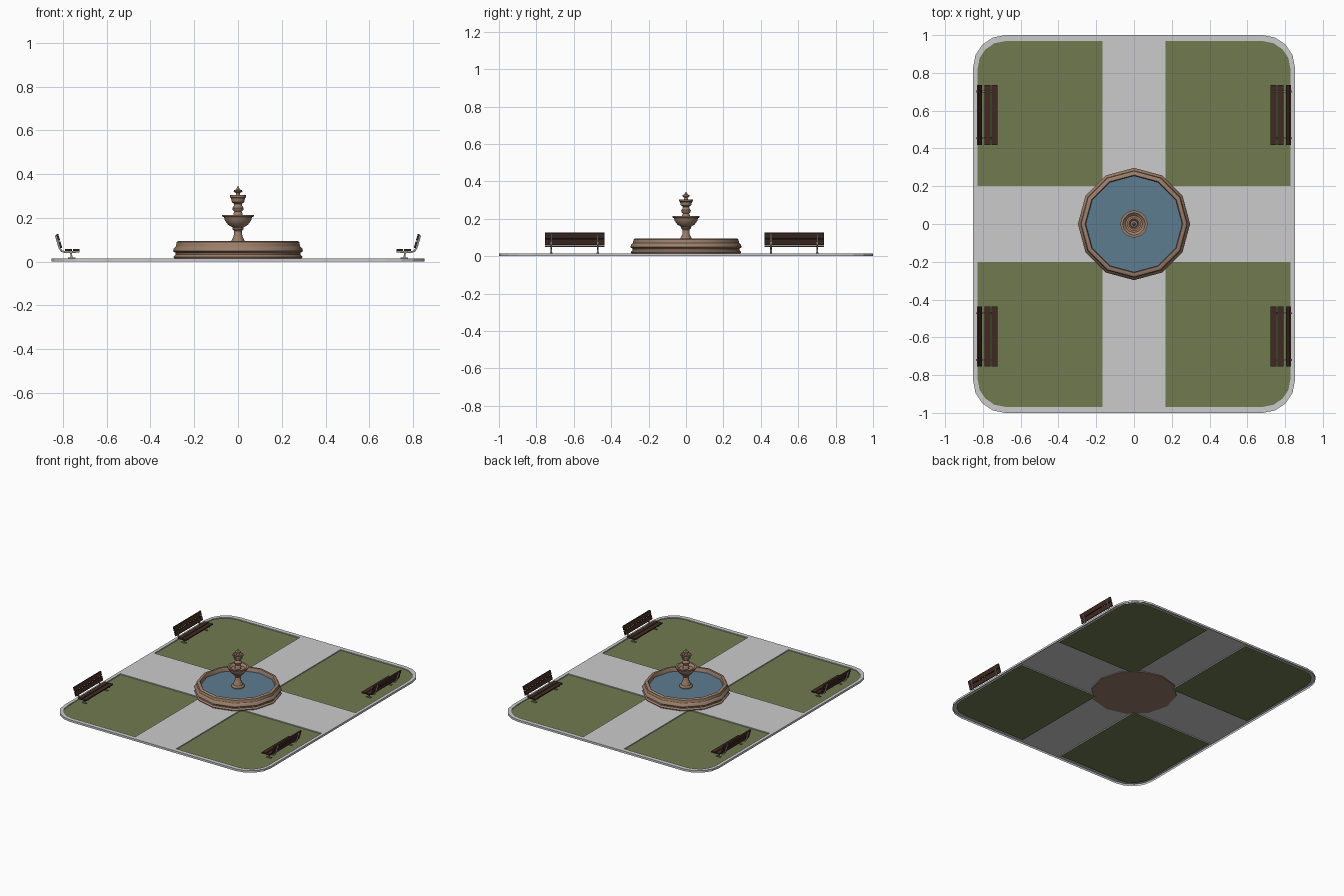
import bpy, bmesh, math
from mathutils import Vector, Matrix

if "Cube" in bpy.data.objects:
    bpy.data.objects.remove(bpy.data.objects["Cube"])


def mat(name, rgb):
    m = bpy.data.materials.new(name)
    m.diffuse_color = (*rgb, 1)
    m.use_nodes = True
    m.node_tree.nodes["Principled BSDF"].inputs["Base Color"].default_value = m.diffuse_color
    return m


STONE = mat("stone", (0.33, 0.21, 0.145))
WOOD = mat("wood", (0.05, 0.024, 0.016))
GRASS = mat("grass", (0.16, 0.195, 0.08))
WATER = mat("water", (0.11, 0.2, 0.28))
METAL = mat("metal", (0.3, 0.28, 0.26))


def finish(name, bm, material=None, smooth=None):
    bmesh.ops.recalc_face_normals(bm, faces=bm.faces)
    me = bpy.data.meshes.new(name)
    bm.to_mesh(me)
    bm.free()
    ob = bpy.data.objects.new(name, me)
    bpy.context.collection.objects.link(ob)
    if material:
        me.materials.append(material)
    if smooth:
        bpy.ops.object.select_all(action='DESELECT')
        ob.select_set(True)
        bpy.context.view_layer.objects.active = ob
        bpy.ops.object.shade_smooth_by_angle(angle=math.radians(smooth))
    return ob


def lathe(name, profile, material, sides=12, smooth=35):
    bm = bmesh.new()
    vs = [bm.verts.new((r, 0, z)) for r, z in profile]
    es = [bm.edges.new(p) for p in zip(vs, vs[1:])]
    bmesh.ops.spin(bm, geom=vs + es, cent=(0, 0, 0), axis=(0, 0, 1),
                   angle=math.tau, steps=sides, use_duplicate=False)
    bmesh.ops.remove_doubles(bm, verts=bm.verts, dist=1e-4)
    return finish(name, bm, material, smooth)


def corner(cx, cy, r, sx, sy, n=4):
    """Rounded corner points from the x side to the y side."""
    return [(sx * (cx - r + r * math.cos(a)), sy * (cy - r + r * math.sin(a)))
            for a in (math.pi / 2 * i / n for i in range(n + 1))]


def lawn_outline(sx, sy):
    return [(sx * 0.168, sy * 0.2), (sx * 0.828, sy * 0.2)] \
        + corner(0.828, 0.968, 0.145, sx, sy) + [(sx * 0.168, sy * 0.968)]


# Paved slab: cross of paths with kerb, four lawn openings
TOP, LAWN = 0.015, 0.008
outer = corner(0.852, 1, 0.17, 1, 1) + corner(0.852, 1, 0.17, -1, 1)[::-1] \
    + corner(0.852, 1, 0.17, -1, -1) + corner(0.852, 1, 0.17, 1, -1)[::-1]
quads = [(1, 1), (-1, 1), (-1, -1), (1, -1)]
bm = bmesh.new()
rings = []
for pts in [outer] + [lawn_outline(*q) for q in quads]:
    vs = [bm.verts.new((x, y, TOP)) for x, y in pts]
    rings.append([bm.edges.new((vs[i - 1], vs[i])) for i in range(len(vs))])
bmesh.ops.triangle_fill(bm, use_beauty=True, edges=[e for r in rings for e in r],
                        normal=(0, 0, 1))
for i, ring in enumerate(rings):
    ext = bmesh.ops.extrude_edge_only(bm, edges=ring)["geom"]
    for v in ext:
        if isinstance(v, bmesh.types.BMVert):
            v.co.z = LAWN if i else 0
finish("paving", bm)

# Lawns
for i, q in enumerate(quads):
    bm = bmesh.new()
    f = bm.faces.new([bm.verts.new((x, y, LAWN)) for x, y in lawn_outline(*q)])
    f.normal_update()
    if f.normal.z < 0:
        f.normal_flip()
    finish(f"lawn_{i + 1}", bm, GRASS)

# Fountain basin, water and tiered centrepiece
lathe("basin", [(0, 0.01), (0.288, 0.01), (0.295, 0.022), (0.286, 0.032), (0.286, 0.04),
                (0.297, 0.048), (0.293, 0.062), (0.284, 0.07), (0.28, 0.09), (0.274, 0.094),
                (0.259, 0.094), (0.255, 0.088), (0.255, 0.055)], STONE)
lathe("water", [(0, 0.065), (0.257, 0.065)], WATER)
lathe("fountain_centre", [
    (0.045, 0.06), (0.045, 0.072), (0.033, 0.082), (0.03, 0.095), (0.02, 0.115), (0.018, 0.14),
    (0.026, 0.15), (0.026, 0.157), (0.045, 0.168), (0.06, 0.188), (0.064, 0.203), (0.073, 0.207),
    (0.073, 0.214), (0.06, 0.214), (0.045, 0.2), (0.022, 0.2), (0.02, 0.222), (0.016, 0.228),
    (0.024, 0.236), (0.026, 0.246), (0.018, 0.256), (0.017, 0.264), (0.028, 0.272),
    (0.032, 0.29), (0.037, 0.294), (0.037, 0.304), (0.028, 0.304), (0.022, 0.298),
    (0.01, 0.298), (0.009, 0.313), (0.02, 0.32), (0.018, 0.326), (0.008, 0.33),
    (0.005, 0.34), (0, 0.346)], STONE)


# Benches, built facing -x and turned for the left side
def board(bm, cx, cz, sx, sy, sz, tilt=0, cy=0):
    m = Matrix.Translation((cx, cy, cz)) @ Matrix.Rotation(tilt, 4, 'Y') \
        @ Matrix.Diagonal((sx, sy, sz, 1))
    bmesh.ops.create_cube(bm, size=1, matrix=m)


def strut(bm, a, b, y, w=0.008):
    d = Vector((b[0] - a[0], 0, b[1] - a[1]))
    board(bm, (a[0] + b[0]) / 2, (a[1] + b[1]) / 2, w, 0.009, d.length + w * 0.6,
          math.atan2(d.x, d.z), y)


def bench(tag, cy, side):
    wood, frame = bmesh.new(), bmesh.new()
    for x in (0.739, 0.775):
        board(wood, x, 0.053, 0.031, 0.318, 0.009)
    for x, z in ((0.812, 0.077), (0.822, 0.111)):
        board(wood, x, z, 0.009, 0.318, 0.031, 0.28)
    for y in (-0.124, 0.124):
        path = [(0.833, 0.118), (0.816, 0.062), (0.806, 0.048), (0.79, 0.043), (0.728, 0.045)]
        for a, b in zip(path, path[1:]):
            strut(frame, a, b, y)
        strut(frame, (0.764, 0.043), (0.76, 0.016), y)
        board(frame, 0.76, 0.016, 0.036, 0.012, 0.005, 0, y)
    for name, bm, m in (("bench_slats", wood, WOOD), ("bench_frame", frame, METAL)):
        ob = finish(f"{name}_{tag}", bm, m)
        ob.location.y = cy
        ob.rotation_euler.z = 0 if side > 0 else math.pi


for side, s in (("right", 1), ("left", -1)):
    bench(f"{side}_back", 0.578, s)
    bench(f"{side}_front", -0.596, s)
